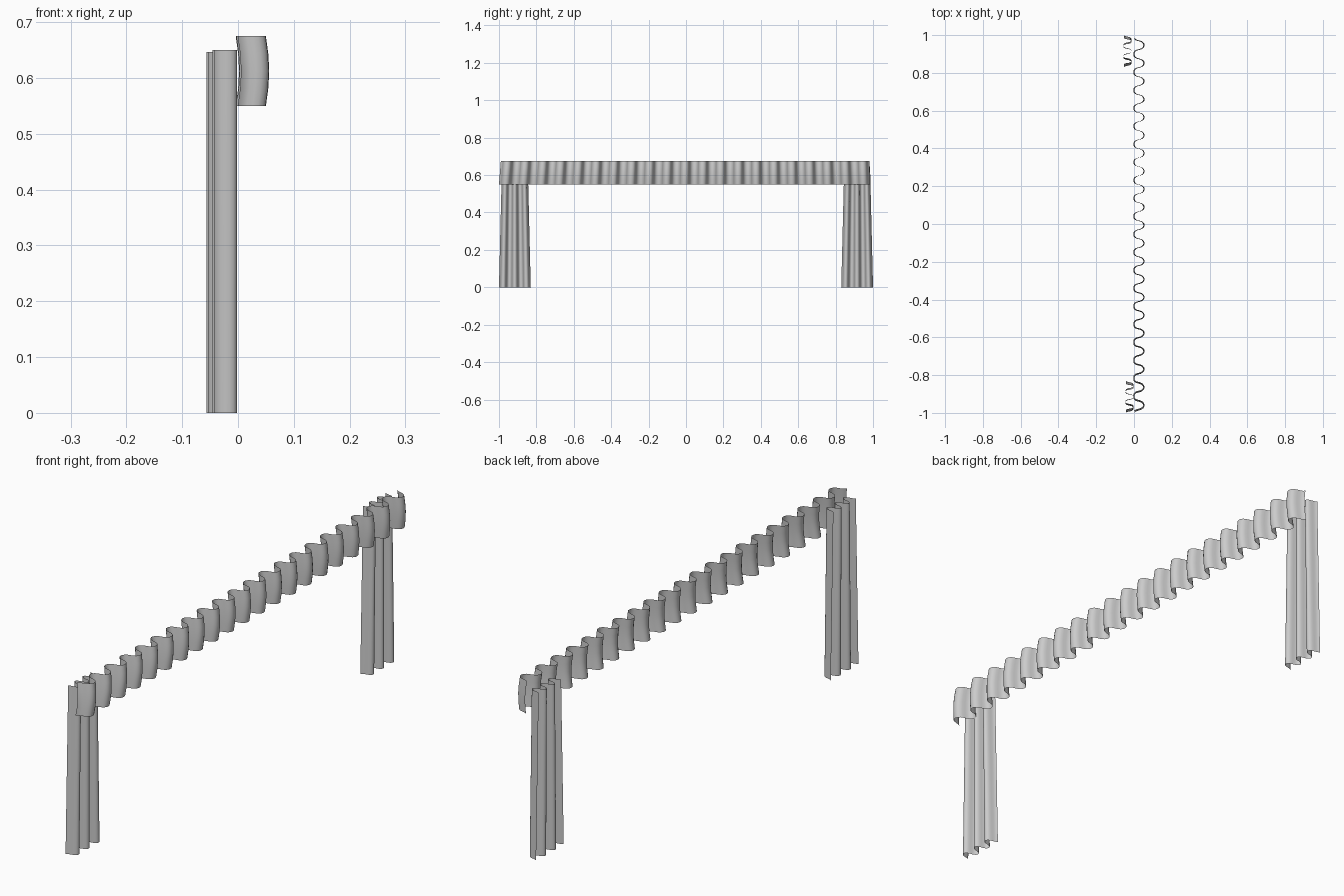
import bpy, bmesh, math

cube = bpy.data.objects.get("Cube")
if cube:
    bpy.data.objects.remove(cube, do_unlink=True)

# Single cloth colour
cloth = bpy.data.materials.new("grey cloth")
cloth.use_nodes = True
grey = (0.6, 0.6, 0.6, 1)
cloth.diffuse_color = grey
cloth.node_tree.nodes["Principled BSDF"].inputs["Base Color"].default_value = grey


def pleated_sheet(name, folds, amplitude, rows, steps=16):
    """Thin cloth sheet; each row is (z, x centre, y start, y end)."""
    bm = bmesh.new()
    trim = math.radians(30)  # hem starts just past the back of a fold
    count = folds * steps

    def along(a):
        # Squared-off wave: broad crests with steep walls
        return a + 0.3 * math.sin(2 * a)

    first, last = along(trim), along(math.tau * folds - trim)
    grid = []
    for z, x_mid, y0, y1 in rows:
        line = []
        for i in range(count + 1):
            a = trim + (math.tau * folds - 2 * trim) * i / count
            t = (along(a) - first) / (last - first)
            x = x_mid - amplitude * math.cos(a)
            line.append(bm.verts.new((x, y0 + (y1 - y0) * t, z)))
        grid.append(line)
    for low, high in zip(grid, grid[1:]):
        for i in range(count):
            bm.faces.new((low[i], low[i + 1], high[i + 1], high[i]))
    mesh = bpy.data.meshes.new(name)
    bm.to_mesh(mesh)
    bm.free()
    mesh.materials.append(cloth)
    obj = bpy.data.objects.new(name, mesh)
    bpy.context.collection.objects.link(obj)
    bpy.ops.object.select_all(action="DESELECT")
    obj.select_set(True)
    bpy.context.view_layer.objects.active = obj
    bpy.ops.object.shade_smooth_by_angle(angle=math.radians(50))


# Valance: long pleated strip that bulges outward at mid height
valance_rows = []
for k in range(5):
    f = k / 4
    bulge = 0.006 * math.sin(math.pi * f)
    valance_rows.append((0.55 + 0.125 * f, 0.023 + bulge,
                         -1 + 0.01 * f, 0.985 - 0.005 * f))
pleated_sheet("valance", 21, 0.027, valance_rows)

# Side curtains: three folds each, gathered slightly towards the top
for name, side, x_mid, top in (("front_curtain", -1, -0.024, 0.65),
                               ("back_curtain", 1, -0.035, 0.647)):
    rows = [(top * f, x_mid, side * 0.915 - half, side * 0.915 + half)
            for f, half in ((0, 0.085), (0.5, 0.077), (1, 0.069))]
    pleated_sheet(name, 3, 0.022, rows)
